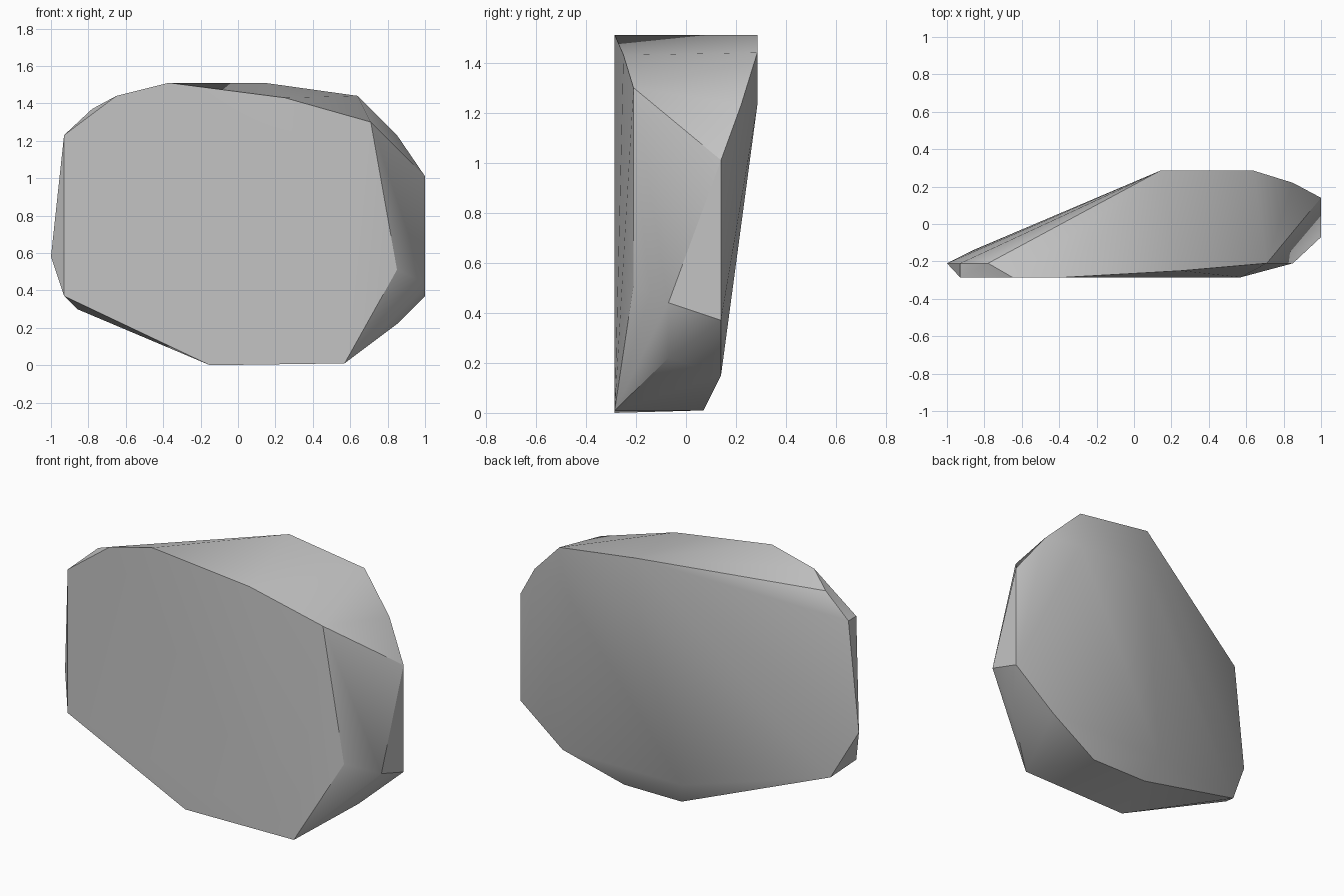
import bpy
import bmesh
import math

default_cube = bpy.data.objects.get("Cube")
if default_cube:
    bpy.data.objects.remove(default_cube, do_unlink=True)


def make_material(name, colour):
    material = bpy.data.materials.new(name)
    material.use_nodes = True
    material.diffuse_color = colour
    shader = material.node_tree.nodes["Principled BSDF"]
    shader.inputs["Base Color"].default_value = colour
    shader.inputs["Roughness"].default_value = 0.9
    return material


def convex_boulder(name, corner_groups, material, sharp_angle):
    """Wrap a convex, chipped stone around the given corners."""
    bm = bmesh.new()
    for corners in corner_groups.values():
        for corner in corners:
            bm.verts.new(corner)
    hull = bmesh.ops.convex_hull(bm, input=bm.verts[:])
    loose = {v for v in hull["geom_interior"] + hull["geom_unused"]
             if isinstance(v, bmesh.types.BMVert) and not v.link_faces}
    bmesh.ops.delete(bm, geom=list(loose), context="VERTS")
    # Merge nearly level triangles into broad cleaved faces
    bmesh.ops.dissolve_limit(bm, angle_limit=math.radians(1),
                             verts=bm.verts[:], edges=bm.edges[:])
    bmesh.ops.recalc_face_normals(bm, faces=bm.faces[:])

    mesh = bpy.data.meshes.new(name)
    bm.to_mesh(mesh)
    bm.free()
    mesh.materials.append(material)
    boulder = bpy.data.objects.new(name, mesh)
    bpy.context.collection.objects.link(boulder)

    bpy.ops.object.select_all(action="DESELECT")
    boulder.select_set(True)
    bpy.context.view_layer.objects.active = boulder
    bpy.ops.object.shade_smooth_by_angle(angle=sharp_angle)
    return boulder


# Depths shared by the cleaved planes
front, chamfer, shoulder, side, back = -.285, -.21, -.07, .14, .285

rock_corners = {
    # Broad flat front face
    "front_face": [
        (-.93, front, .37), (-.93, front, 1.23), (-.65, front, 1.44),
        (-.37, front, 1.51), (.57, front, .01), (-.15, front, 0),
    ],
    # Bevel along the upper and right edge of the front
    "front_bevel": [
        (.25, -.25, 1.43), (.71, chamfer, 1.3), (.85, chamfer, .51),
    ],
    # Thin wedge end
    "thin_end": [
        (-1, chamfer, .58), (-.93, chamfer, 1.23),
        (-.78, chamfer, 1.37), (-.86, -side, .3),
    ],
    # Thick end
    "thick_end": [
        (1, side, 1.01), (1, side, .37), (1, shoulder, .44),
        (.85, shoulder, .22), (.85, .22, 1.23),
    ],
    # Upper back face
    "upper_back": [
        (.14, back, 1.51), (.64, back, 1.44),
        (.14, back, 1.23), (.64, back, 1.23),
    ],
    # Undercut base
    "base": [
        (.72, side, .15), (shoulder, side, .15),
        (.36, -shoulder, .01), (-.02, -shoulder, .01),
    ],
}

stone_grey = make_material("stone_grey", (.55, .55, .55, 1))
convex_boulder("rock", rock_corners, stone_grey, math.radians(30))
